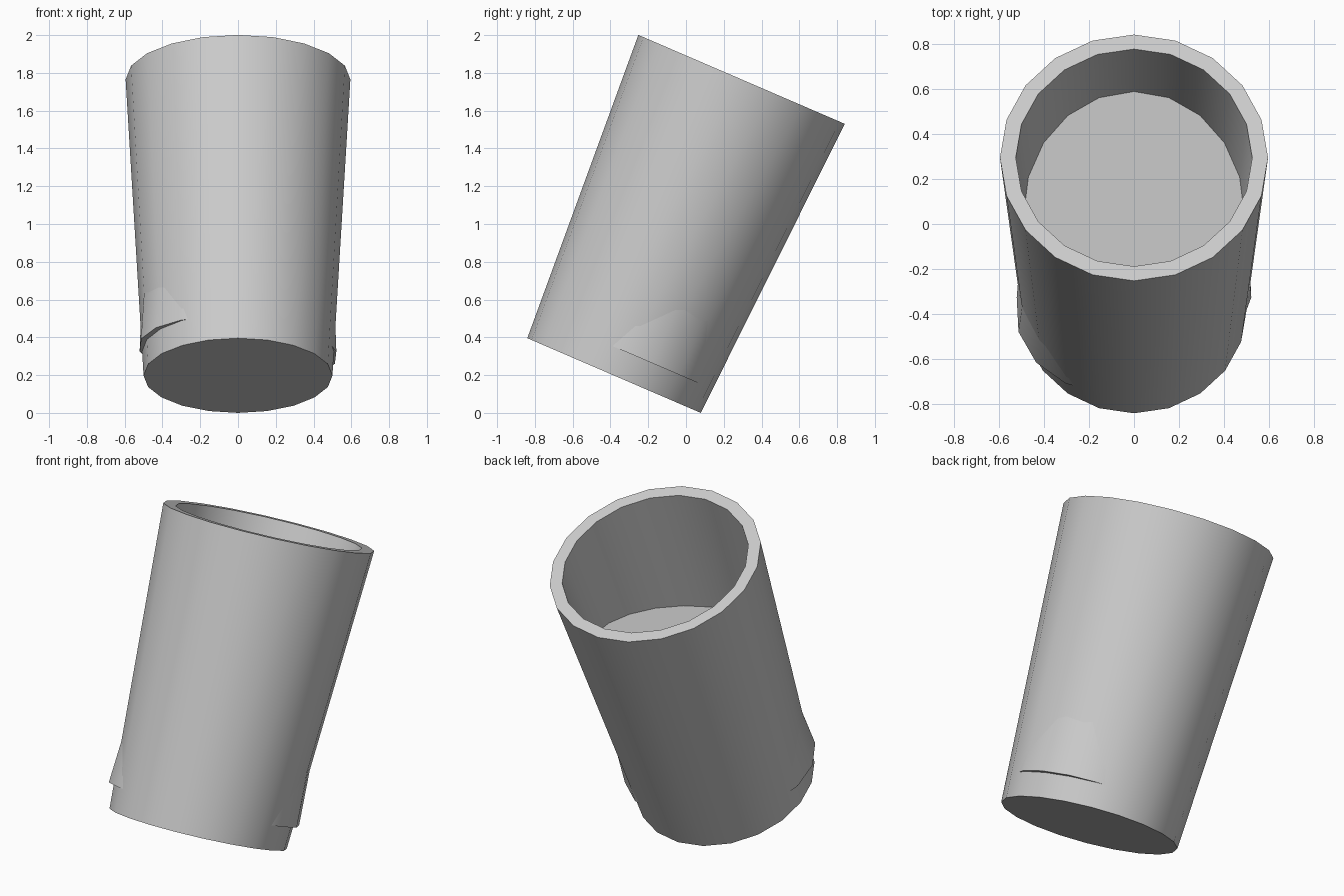
import bpy, bmesh, math
from mathutils import Matrix

if "Cube" in bpy.data.objects:
    bpy.data.objects.remove(bpy.data.objects["Cube"])

SIDES = 20
TILT = math.radians(23.3)
R_BOTTOM, R_TOP, LENGTH = 0.50, 0.595, 1.707
WALL = 0.07
SLOPE = (R_TOP - R_BOTTOM) / LENGTH
BASE_Z = R_BOTTOM * math.sin(TILT)
POSE = Matrix.Translation((0, -0.381, BASE_Z)) @ Matrix.Rotation(-TILT, 4, 'X')
ANGLES = [2 * math.pi * i / SIDES for i in range(SIDES)]


def loft(name, rings):
    """Skin a list of rings, cap both ends, and lean the result."""
    bm = bmesh.new()
    loops = [[bm.verts.new(p) for p in ring] for ring in rings]
    for a, b in zip(loops, loops[1:]):
        for i in range(SIDES):
            j = (i + 1) % SIDES
            bm.faces.new((a[i], a[j], b[j], b[i]))
    bm.faces.new(loops[0][::-1])
    bm.faces.new(loops[-1])
    bm.transform(POSE)
    bmesh.ops.recalc_face_normals(bm, faces=bm.faces)
    mesh = bpy.data.meshes.new(name)
    bm.to_mesh(mesh)
    bm.free()
    obj = bpy.data.objects.new(name, mesh)
    bpy.context.collection.objects.link(obj)
    bpy.ops.object.select_all(action='DESELECT')
    obj.select_set(True)
    bpy.context.view_layer.objects.active = obj
    bpy.ops.object.shade_smooth_by_angle(angle=math.radians(30))
    return obj


def circle(r, z):
    return [(r * math.cos(a), r * math.sin(a), z) for a in ANGLES]


# Leaning tumbler: outer wall, rim, inner wall and inner floor
FLOOR = 0.10
inner0 = R_BOTTOM - WALL
loft("tumbler", [circle(R_BOTTOM, 0), circle(R_TOP, LENGTH),
                 circle(R_TOP - WALL, LENGTH),
                 circle(inner0 + SLOPE * FLOOR, FLOOR)])


# Liquid: level top cut across the leaning walls, with an oval base
# whose long axis pokes slightly through the tumbler on two sides
LEVEL, MAJOR, MINOR, TURN = 1.18, 0.541, 0.45, math.radians(25)


def level_point(a):
    k = math.sin(TILT) * math.sin(a)
    t = (LEVEL - BASE_Z + k * inner0) / (math.cos(TILT) - k * SLOPE)
    r = inner0 + SLOPE * t
    return (r * math.cos(a), r * math.sin(a), t)


def oval_point(a):
    r = 1 / math.hypot(math.cos(a - TURN) / MAJOR, math.sin(a - TURN) / MINOR)
    return (r * math.cos(a), r * math.sin(a), 0.14)


loft("liquid", [[oval_point(a) for a in ANGLES],
                [level_point(a) for a in ANGLES]])
